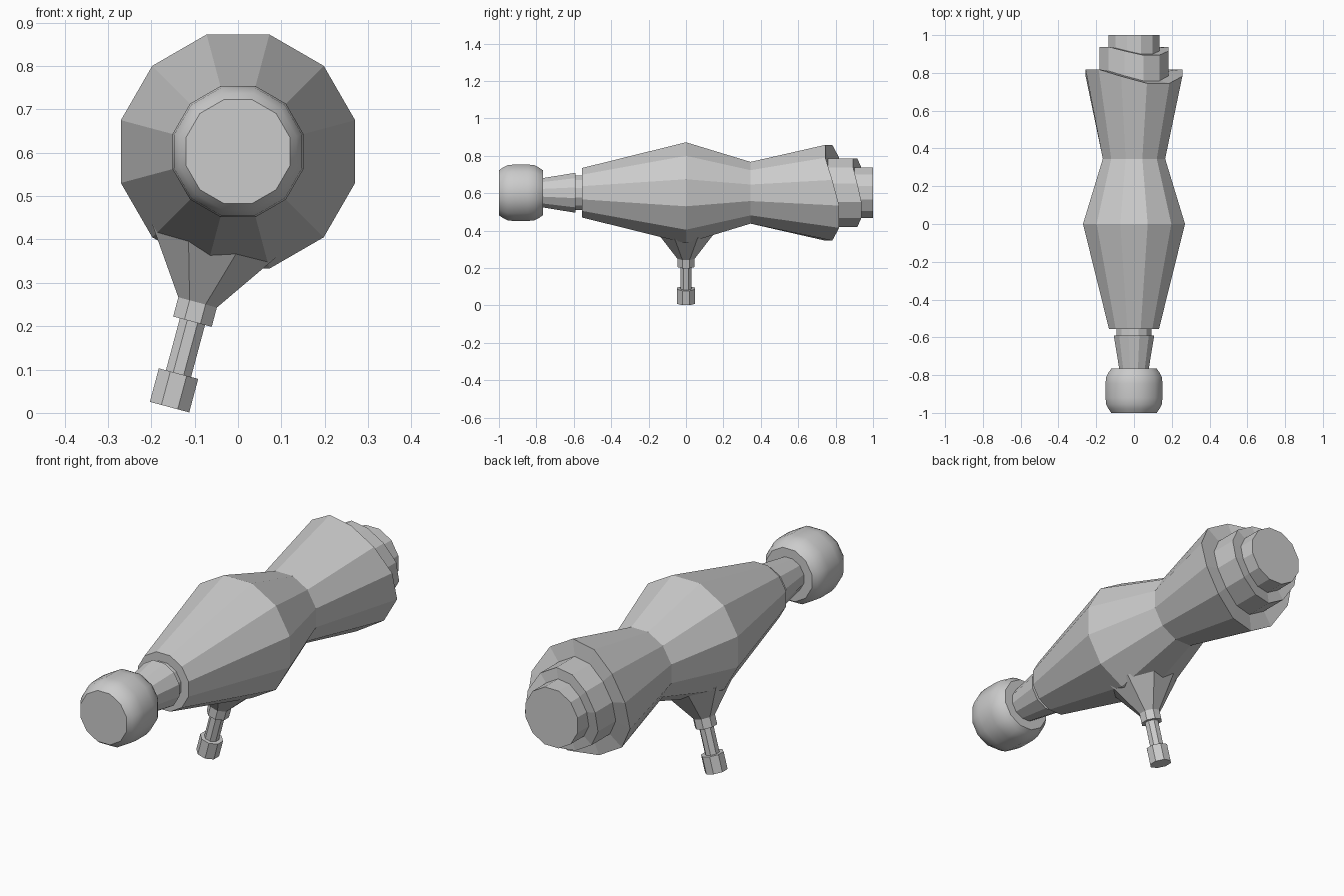
import bpy, bmesh, math
from mathutils import Matrix, Vector

if "Cube" in bpy.data.objects:
    bpy.data.objects.remove(bpy.data.objects["Cube"])

AXIS_Z = 0.6025  # height of the long axis


def lathe(name, profile, sides, matrix):
    """Faceted turned part. Profile entries: (height, apothem, saddle wave height)."""
    bm = bmesh.new()
    rings = []
    for h, apothem, wave in profile:
        r = apothem / math.cos(math.pi / sides)
        ring = []
        for i in range(sides):
            a = (i + 0.5) * 2 * math.pi / sides
            dh = -wave * math.cos(2 * (a - math.pi / 3)) / math.cos(math.pi / 6)
            ring.append(bm.verts.new(matrix @ Vector((r * math.cos(a), r * math.sin(a), h + dh))))
        rings.append(ring)
    for lo, hi in zip(rings, rings[1:]):
        for i in range(sides):
            j = (i + 1) % sides
            bm.faces.new((lo[i], lo[j], hi[j], hi[i]))
    bm.faces.new(rings[0])
    bm.faces.new(rings[-1])
    bmesh.ops.recalc_face_normals(bm, faces=bm.faces)
    mesh = bpy.data.meshes.new(name)
    bm.to_mesh(mesh)
    bm.free()
    obj = bpy.data.objects.new(name, mesh)
    bpy.context.collection.objects.link(obj)
    return obj


# Local (x, y, h) -> world (x, z, y) for parts along the long axis
along_y = Matrix(((1, 0, 0, 0), (0, 0, 1, 0), (0, 1, 0, AXIS_Z), (0, 0, 0, 1)))
# Peg axis points down from the body centre, leaning 15 degrees to the left
down = Matrix.Translation((0, 0, AXIS_Z)) @ Matrix.Rotation(math.radians(195), 4, 'Y')

# Main body with wavy stepped rear end
lathe("main_body", [
    (-0.557, 0.132, 0), (0, 0.27, 0), (0.345, 0.165, 0),
    (0.782, 0.256, 0.037), (0.784, 0.183, 0.026),
    (0.916, 0.183, 0.022), (0.916, 0.135, 0.016), (1.0, 0.135, 0),
], 12, along_y)

# Front neck: thin groove then tapered stem
lathe("front_neck", [
    (-0.78, 0.076, 0), (-0.59, 0.107, 0), (-0.59, 0.092, 0), (-0.55, 0.092, 0),
], 12, along_y)

# Rounded front knob
knob = lathe("front_knob", [
    (-1.0, 0.12, 0), (-0.98, 0.134, 0), (-0.955, 0.147, 0), (-0.92, 0.151, 0),
    (-0.845, 0.151, 0), (-0.81, 0.147, 0), (-0.785, 0.134, 0), (-0.765, 0.12, 0),
], 12, along_y)
bpy.context.view_layer.objects.active = knob
knob.select_set(True)
bpy.ops.object.shade_smooth_by_angle(angle=math.radians(42))
knob.select_set(False)

# Leaning peg: flared root, collar, shaft and foot
lathe("leaning_peg", [
    (0.21, 0.15, 0), (0.36, 0.046, 0), (0.406, 0.046, 0), (0.406, 0.03, 0),
    (0.53, 0.03, 0), (0.53, 0.047, 0), (0.61, 0.047, 0),
], 8, down)
